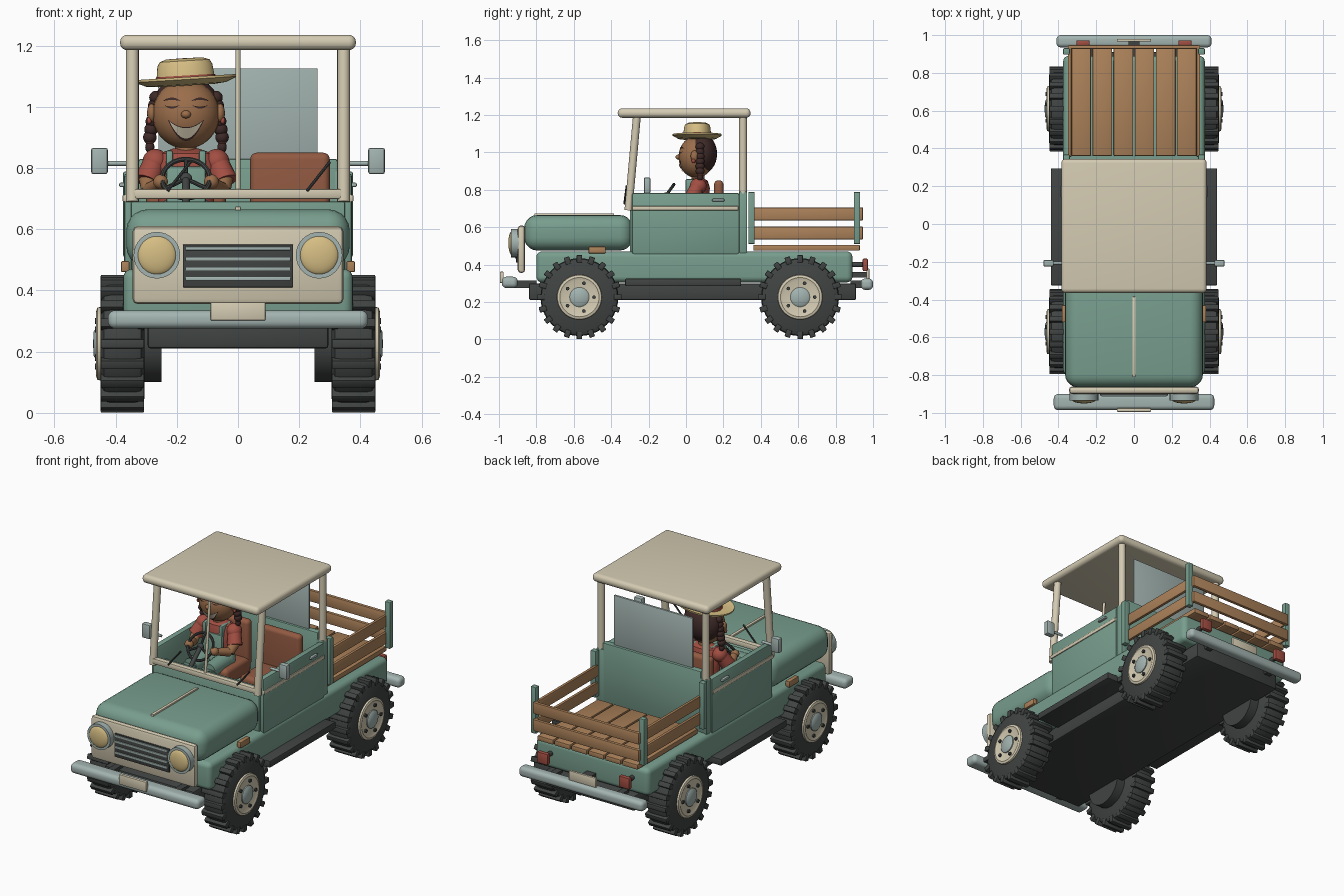
import bpy, bmesh, math
from mathutils import Matrix, Vector

if bpy.data.objects.get("Cube"):
    bpy.data.objects.remove(bpy.data.objects["Cube"])


def material(name, *rgb):
    m = bpy.data.materials.new(name)
    m.use_nodes = True
    col = [((c / 255 + 0.055) / 1.055) ** 2.4 for c in rgb] + [1]
    m.diffuse_color = col
    m.node_tree.nodes["Principled BSDF"].inputs["Base Color"].default_value = col
    return m


green = material("sage green", 120, 158, 142)
cream = material("cream", 212, 203, 178)
dark = material("charcoal", 64, 68, 66)
steel = material("pale steel", 163, 180, 176)
wood = material("wood", 172, 130, 90)
straw = material("straw yellow", 214, 190, 132)
red = material("brick red", 162, 78, 66)
skin = material("skin brown", 155, 110, 75)
hair = material("dark brown", 62, 42, 40)
leather = material("seat leather", 146, 90, 66)


def finish(name, bm, mat):
    bmesh.ops.recalc_face_normals(bm, faces=bm.faces)
    me = bpy.data.meshes.new(name)
    bm.to_mesh(me)
    bm.free()
    me.materials.append(mat)
    ob = bpy.data.objects.new(name, me)
    bpy.context.collection.objects.link(ob)
    return ob


def box(name, x, y, z, mat, bevel=0.0, matrix=None):
    """Box from three (low, high) ranges with rounded edges."""
    bm = bmesh.new()
    size = [max(r) - min(r) for r in (x, y, z)]
    mid = [sum(r) / 2 for r in (x, y, z)]
    bmesh.ops.create_cube(bm, size=1, matrix=Matrix.Translation(mid) @ Matrix.Diagonal((*size, 1)))
    if bevel:
        bmesh.ops.bevel(bm, geom=bm.edges[:], offset=bevel, segments=2 if bevel < 0.02 else 5,
                        profile=0.5, affect='EDGES')
    if matrix:
        bm.transform(matrix)
    return finish(name, bm, mat)


def rod(name, a, b, r, mat, r2=None, sides=16):
    a, b = Vector(a), Vector(b)
    bm = bmesh.new()
    rot = (b - a).to_track_quat('Z', 'Y').to_matrix().to_4x4()
    bmesh.ops.create_cone(bm, cap_ends=True, segments=sides, radius1=r, radius2=r2 or r,
                          depth=(b - a).length, matrix=Matrix.Translation((a + b) / 2) @ rot)
    return finish(name, bm, mat)


def ball(name, c, r, mat):
    bm = bmesh.new()
    bmesh.ops.create_uvsphere(bm, u_segments=28, v_segments=18, radius=1,
                              matrix=Matrix.Translation(c) @ Matrix.Diagonal((*r, 1)))
    return finish(name, bm, mat)


def lathe(name, profile, mat, matrix, steps=40):
    """Revolve (radius, height) points about the local z axis."""
    bm = bmesh.new()
    vs = [bm.verts.new((r, 0, h)) for r, h in profile]
    es = [bm.edges.new(p) for p in zip(vs, vs[1:])]
    bmesh.ops.spin(bm, geom=vs + es, cent=(0, 0, 0), axis=(0, 0, 1), angle=math.tau, steps=steps)
    bmesh.ops.remove_doubles(bm, verts=bm.verts, dist=1e-5)
    bm.transform(matrix)
    return finish(name, bm, mat)


# Chassis and lower body
box("chassis", (-.295, .295), (-.84, .91), (.21, .3), dark, .01)
box("lower_body", (-.375, .375), (-.8, .89), (.305, .47), green, .03)
box("hood", (-.365, .365), (-.865, -.285), (.475, .665), green, .07)
box("hood_strip", (-.009, .009), (-.81, -.385), (.655, .674), cream, .003)

# Cab shell
box("firewall", (-.35, .35), (-.3, -.26), (.46, .69), green, .006)
box("dashboard", (-.34, .34), (-.27, -.2), (.6, .69), green, .015)
box("rear_wall", (-.325, .325), (.285, .325), (.46, .83), green, .008)
box("rear_window", (-.26, .26), (.297, .311), (.8, 1.125), steel, .003)
box("roof", (-.385, .385), (-.365, .345), (1.185, 1.235), cream, .023)
box("windshield_sill", (-.35, .35), (-.325, -.29), (.698, .732), cream, .008)
rod("windshield_divider", (0, -.308, .72), (0, -.262, 1.2), .008, cream)

# Front face
box("grille_panel", (-.345, .345), (-.9, -.86), (.355, .61), cream, .018)
box("grille_recess", (-.18, .18), (-.908, -.89), (.41, .55), dark, .003)
for i in range(4):
    z = .438 + i * .033
    box("grille_slat", (-.172, .172), (-.914, -.9), (z - .006, z + .006), steel, .002)
box("front_bumper", (-.425, .425), (-.985, -.9), (.275, .335), steel, .024)
box("front_plate", (-.09, .09), (-.995, -.975), (.302, .362), cream, .004)
box("rear_bumper", (-.41, .41), (.935, 1), (.265, .325), steel, .022)
box("rear_plate", (-.09, .09), (.965, .98), (.32, .38), cream, .004)
box("rear_plate_bracket", (-.03, .03), (.88, .968), (.33, .36), dark)

# Load bed planks and tail rails
for i in range(6):
    x = -.335 + i * .1117
    box("bed_plank", (x + .004, x + .107), (.36, .93), (.475, .505), wood, .005)
for z in (.535, .637):
    box("tail_rail", (-.345, .345), (.927, .947), (z, z + .068), wood, .004)

# Parts repeated on both sides
for s in (-1, 1):
    box("door", (s * .335, s * .372), (-.288, .285), (.455, .783), green, .01)
    box("door_strip", (s * .36, s * .377), (-.288, .28), (.69, .712), cream, .003)
    box("door_handle", (s * .37, s * .388), (.14, .205), (.738, .752), steel, .004)
    box("rear_corner", (s * .315, s * .365), (.283, .327), (.46, .79), green, .006)
    rod("front_roof_post", (s * .345, -.308, .69), (s * .345, -.262, 1.2), .021, cream)
    rod("rear_roof_post", (s * .345, .305, .78), (s * .345, .305, 1.2), .021, cream)
    rod("mirror_arm", (s * .36, -.207, .815), (s * .435, -.207, .815), .008, steel)
    box("mirror", (s * .425, s * .48), (-.225, -.19), (.78, .866), steel, .008)
    box("running_board", (s * .28, s * .44), (-.325, .295), (.285, .325), dark, .006)
    box("side_marker", (s * .355, s * .382), (-.52, -.43), (.46, .496), wood, .004)
    # Headlights
    rod("headlight_ring", (s * .265, -.89, .515), (s * .265, -.935, .515), .076, steel, sides=32)
    ball("headlight_lens", (s * .265, -.93, .515), (.064, .02, .064), straw)
    # Tail lights and bumper brackets
    box("tail_light", (s * .235, s * .305), (.945, .972), (.365, .432), red, .006)
    rod("tail_light_bracket", (s * .27, .88, .4), (s * .27, .95, .4), .014, dark)
    for y in ((-.93, -.8), (.88, .95)):
        box("bumper_bracket", (s * .2, s * .24), y, (.275, .315), dark)
    # Bed stakes and side rails
    for y in (.333, .897):
        box("bed_stake", (s * .34, s * .375), (y, y + .034), (.51, .788), green, .005)
    for z in (.535, .637):
        box("side_rail", (s * .332, s * .35), (.355, .945), (z, z + .068), wood, .004)
    # Seats
    x = s * .17
    box("seat_cushion", (x - .13, x + .13), (-.05, .19), (.53, .63), leather, .025)
    box("seat_back", (x - .13, x + .13), (.15, .2), (.58, .85), leather, .022)
    # Wipers
    x = .265 if s > 0 else -.19
    rod("wiper", (x - .04, -.33, .725), (x + .035, -.318, .82), .005, dark, sides=8)

    # Wheels
    for y in (-.57, .61):
        hub = Matrix.Translation((s * .3775, y, .226)) @ Matrix.Rotation(s * math.pi / 2, 4, 'Y')
        lathe("tyre", [(0, -.072), (.18, -.072), (.203, -.06), (.208, -.04), (.208, .04),
                       (.203, .06), (.18, .072), (0, .072)], dark, hub)
        for i in range(20):
            turn = hub @ Matrix.Rotation(i * math.tau / 20, 4, 'Z')
            box("tread_lug", (.185, .225), (-.015, .015), (-.071, .071), dark, .004, turn)
        lathe("rim", [(0, .08), (.09, .08), (.105, .086), (.118, .082), (.122, .06)], cream, hub)
        lathe("hub_cap", [(0, .096), (.04, .094), (.052, .086), (.052, .07)], steel, hub)
        for i in range(5):
            a = (i + .25) * math.tau / 5
            p = (.078 * math.cos(a), .078 * math.sin(a))
            rod("wheel_nut", hub @ Vector((*p, .07)), hub @ Vector((*p, .09)), .01, dark, sides=8)
        rod("brake_drum", (s * .25, y, .226), (s * .32, y, .226), .125, dark, sides=32)

# Driver, placed around the right-hand seat
DX = -.17
HEAD, HEAD_R = Vector((DX, .055, .975)), Vector((.11, .095, .112))
ball("head", HEAD, HEAD_R, skin)
ball("hair", (DX, .086, .992), (.114, .08, .106), hair)
ball("nose", (DX, -.042, .975), (.016, .014, .013), skin)
rod("neck", (DX, .065, .84), (DX, .065, .9), .035, skin)
lathe("shirt", [(0, -.27), (.09, -.26), (.092, -.12), (.105, -.05), (.085, -.012), (.04, .004), (0, .004)],
      red, Matrix.Translation((DX, .065, .86)) @ Matrix.Diagonal((1, .6, 1, 1)))
box("overall_bib", (DX - .065, DX + .065), (-.003, .02), (.6, .805), green, .008)
ball("overall_waist", (DX, .06, .64), (.1, .075, .09), green)


def face_mark(name, cx, half, mid, low, rise, mat):
    """Thin curved strip laid on the front of the head."""
    bm = bmesh.new()
    rows = []
    for i in range(13):
        t = i / 6 - 1
        pair = []
        for z in (mid, low):
            tip = mid + rise
            dx, dz = cx + half * t, z + (tip - z) * t * t - HEAD.z
            k = max(0, 1 - (dx / HEAD_R.x) ** 2 - (dz / HEAD_R.z) ** 2)
            pair.append(bm.verts.new((DX + dx, HEAD.y - HEAD_R.y * math.sqrt(k) - .004, HEAD.z + dz)))
        rows.append(pair)
    for (a, b), (c, d) in zip(rows, rows[1:]):
        bm.faces.new((a, b, d, c))
    return finish(name, bm, mat)


face_mark("mouth_outline", 0, .06, .933, .888, .026, hair)
face_mark("smile", 0, .054, .93, .896, .022, cream).location.y = -.002

for s in (-1, 1):
    face_mark("closed_eye", s * .046, .026, 1.0, .994, .006, hair)
    face_mark("eyebrow", s * .046, .03, 1.03, 1.022, -.012, hair)
    ball("ear", (DX + s * .112, .045, .98), (.015, .02, .03), skin)
    ball("ear_ring", (DX + s * .12, .04, .955), (.008, .01, .012), red)
    for i in range(6):
        ball("braid", (DX + s * (.098 + .004 * i), .075, 1.03 - i * .026), (.022, .024, .022), hair)
    ball("braid_tie", (DX + s * .118, .075, .886), (.015, .016, .01), red)
    ball("braid_tip", (DX + s * .118, .075, .868), (.015, .016, .02), hair)
    box("overall_strap", (DX + s * .042, DX + s * .066), (-.002, .09), (.79, .858), green, .008)
    # Arms and legs
    x = lambda d: DX + s * d
    ball("shoulder", (x(.1), .065, .82), (.042, .045, .042), red)
    rod("sleeve", (x(.1), .065, .825), (x(.128), .03, .755), .036, red, .042)
    rod("forearm", (x(.126), .035, .765), (x(.12), -.01, .725), .028, skin, .026)
    rod("wrist", (x(.12), -.01, .727), (x(.085), -.09, .75), .025, skin, .02)
    ball("hand", (x(.083), -.1, .755), (.024, .024, .024), skin)
    rod("thigh", (x(.05), .06, .64), (x(.06), -.12, .64), .048, green, .042)
    rod("shin", (x(.06), -.12, .65), (x(.06), -.16, .48), .04, green, .034)

# Straw hat
hat = Matrix.Translation((DX, .06, 1.075)) @ Matrix.Rotation(-.06, 4, 'Y') @ Matrix.Diagonal((1, .78, 1, 1))
lathe("hat", [(0, .084), (.06, .083), (.082, .075), (.09, .06), (.096, .012), (.13, .008), (.168, .022),
              (.168, .014), (.13, -.002), (.09, -.006), (0, -.006)], straw, hat)
lathe("hat_band", [(.09, .01), (.099, .01), (.097, .027), (.09, .027)], red, hat)

# Steering wheel
tilt = Matrix.Translation((DX, -.11, .765)) @ Matrix.Rotation(.95, 4, 'X')
ring = [(.078 + .008 * math.cos(i * math.tau / 8), .008 * math.sin(i * math.tau / 8)) for i in range(9)]
lathe("steering_rim", ring, dark, tilt)
for i in range(3):
    a = math.radians(90 + 120 * i)
    rod("steering_spoke", tilt @ Vector((0, 0, 0)),
        tilt @ Vector((.076 * math.cos(a), .076 * math.sin(a), 0)), .007, dark, sides=8)
ball("steering_hub", tilt @ Vector((0, 0, 0)), (.02, .015, .02), dark)
rod("steering_column", tilt @ Vector((0, 0, 0)), (DX, -.24, .65), .013, dark)

# Smooth the rounded surfaces and keep hard edges crisp
for ob in bpy.context.scene.objects:
    ob.select_set(ob.type == 'MESH')
    if ob.type == 'MESH':
        bpy.context.view_layer.objects.active = ob
bpy.ops.object.shade_smooth_by_angle(angle=math.radians(35))
